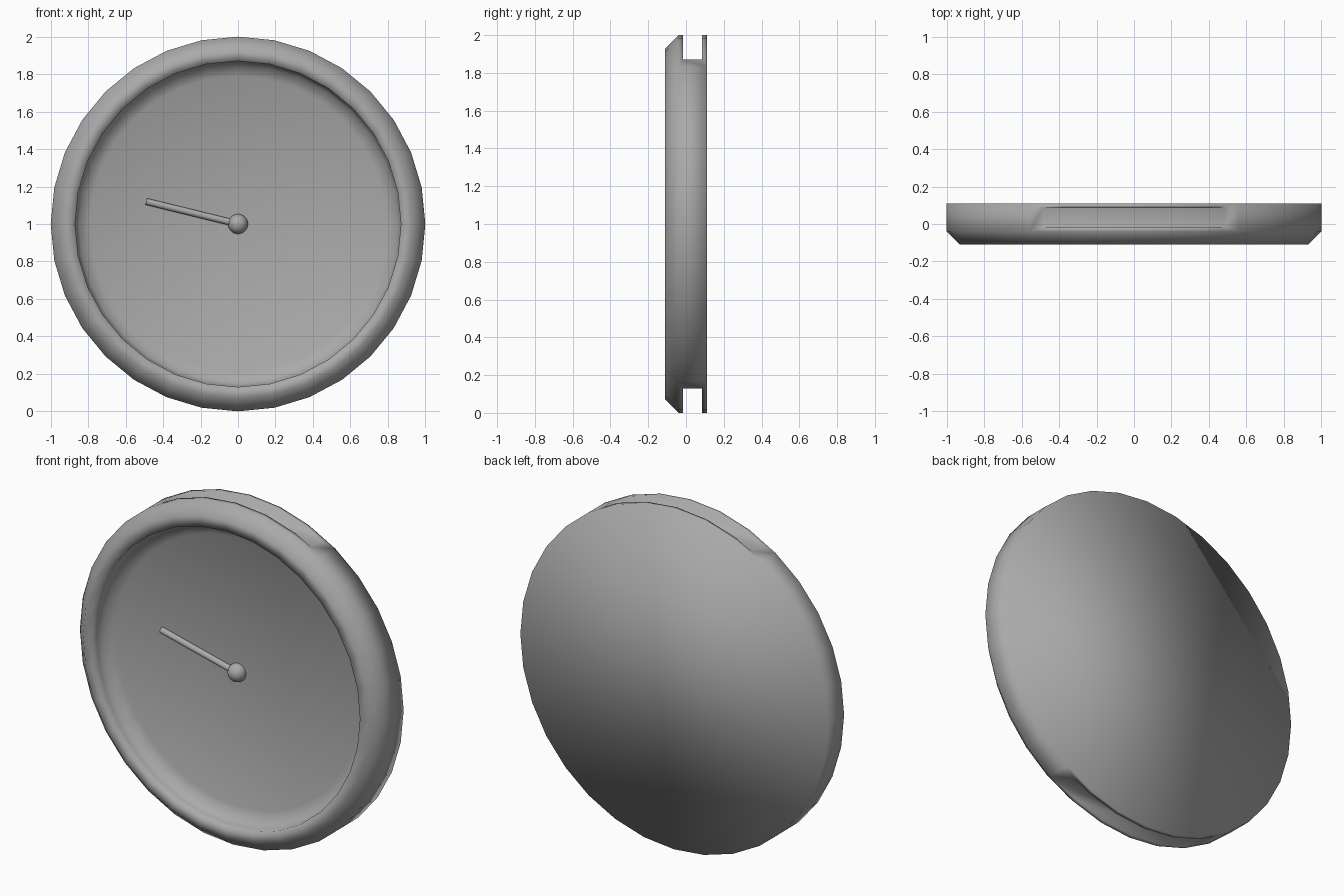
import bpy, bmesh
from math import sin, cos, pi
from mathutils import Vector, Matrix

if "Cube" in bpy.data.objects:
    bpy.data.objects.remove(bpy.data.objects["Cube"], do_unlink=True)

SIDES = 32
CENTRE = Vector((0, 0, 1))

grey = bpy.data.materials.new("plain_grey")
grey.use_nodes = True
colour = (0.4, 0.4, 0.4, 1)
grey.diffuse_color = colour
grey.node_tree.nodes["Principled BSDF"].inputs["Base Color"].default_value = colour


def finish(bm, name):
    """Turn a bmesh into a smooth grey object."""
    bmesh.ops.recalc_face_normals(bm, faces=bm.faces)
    for f in bm.faces:
        f.smooth = True
    mesh = bpy.data.meshes.new(name)
    bm.to_mesh(mesh)
    bm.free()
    mesh.materials.append(grey)
    obj = bpy.data.objects.new(name, mesh)
    bpy.context.collection.objects.link(obj)
    return obj


# Case: turned profile (radius, depth) from the back edge round to the dial
profile = [(1, 0.11), (1, -0.04), (0.93, -0.11), (0.87, -0.11),
           (0.87, -0.07), (0.85, -0.03), (0.79, 0)]
bm = bmesh.new()
rings = []
for r, y in profile:
    rings.append([bm.verts.new((r * sin(2 * pi * i / SIDES), y,
                                1 + r * cos(2 * pi * i / SIDES)))
                  for i in range(SIDES)])
for a, b in zip(rings, rings[1:]):
    for i in range(SIDES):
        j = (i + 1) % SIDES
        bm.faces.new((a[i], a[j], b[j], b[i]))
bm.faces.new(rings[-1])
# Back plate, fanned from the top vertex
back = rings[0]
for i in range(1, SIDES - 1):
    bm.faces.new((back[0], back[i], back[i + 1]))
case = finish(bm, "dial_case")

# Strap slots at top and bottom
bm = bmesh.new()
for side in (1, -1):
    place = Matrix.Translation((0, 0.035, 1 + side * 1.07))
    bmesh.ops.create_cube(bm, size=1, matrix=place @ Matrix.Diagonal((1.4, 0.1, 0.4, 1)))
cutter = finish(bm, "slot_cutter")
cutter.hide_render = True
cut = case.modifiers.new("strap_slots", 'BOOLEAN')
cut.operation = 'DIFFERENCE'
cut.solver = 'EXACT'
cut.object = cutter
bpy.context.view_layer.objects.active = case
bpy.ops.object.modifier_apply(modifier=cut.name)
bpy.data.objects.remove(cutter, do_unlink=True)

# Centre hub
bm = bmesh.new()
bmesh.ops.create_uvsphere(bm, u_segments=24, v_segments=12, radius=0.053,
                          matrix=Matrix.Translation(CENTRE + Vector((0, -0.005, 0))))
finish(bm, "centre_hub")

# Single pointer hand
start = CENTRE + Vector((0, -0.01, 0))
tip = Vector((-0.49, -0.01, 1.12))
along = tip - start
place = Matrix.Translation((start + tip) / 2) @ along.to_track_quat('Z', 'Y').to_matrix().to_4x4()
bm = bmesh.new()
bmesh.ops.create_cone(bm, cap_ends=True, segments=16, radius1=0.018, radius2=0.018,
                      depth=along.length, matrix=place)
hand = finish(bm, "pointer_hand")
bpy.ops.object.select_all(action='DESELECT')
hand.select_set(True)
bpy.context.view_layer.objects.active = hand
bpy.ops.object.shade_smooth_by_angle()
